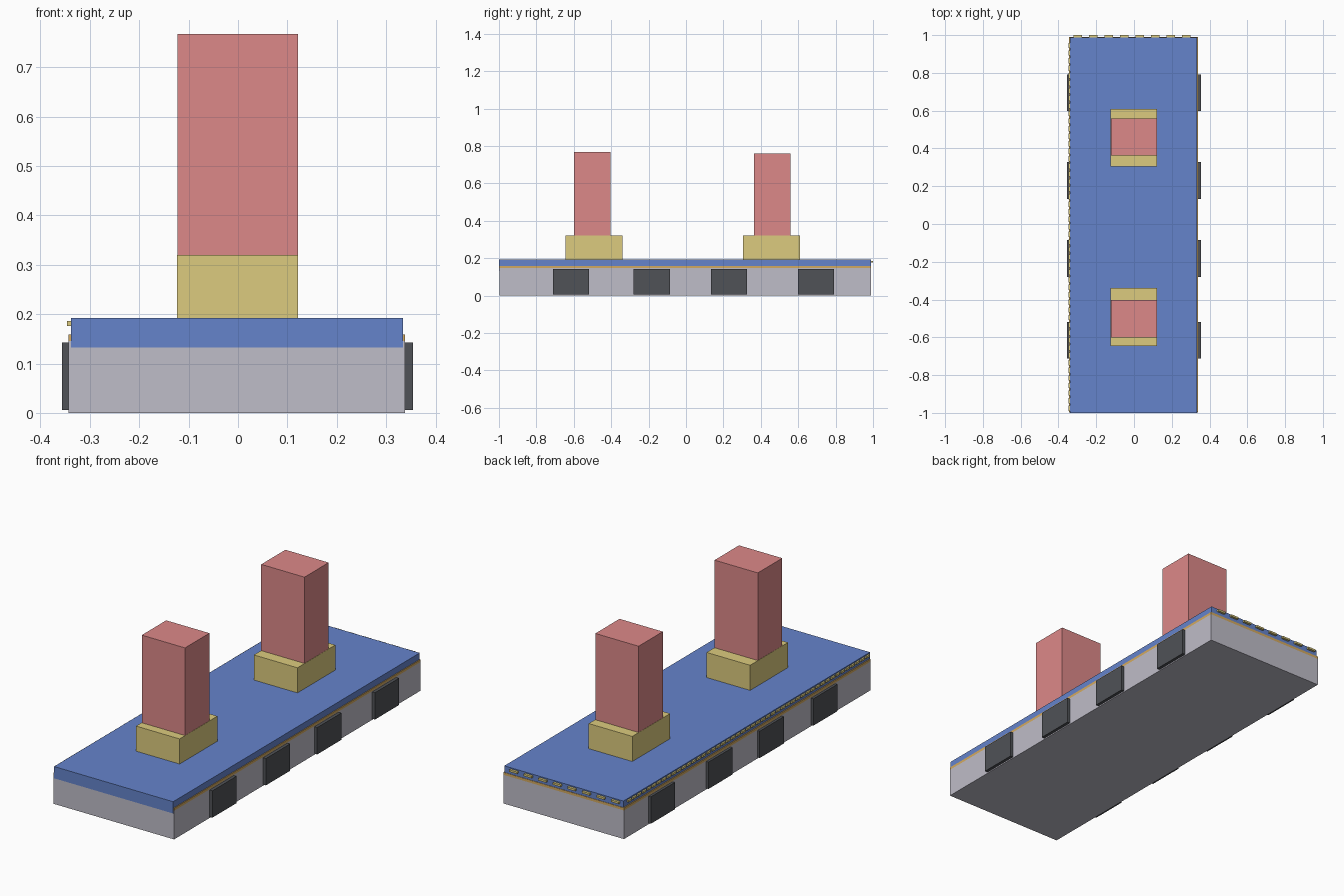
import bpy
import bmesh
from mathutils import Vector

if "Cube" in bpy.data.objects:
    bpy.data.objects.remove(bpy.data.objects["Cube"])


def material(name, rgb):
    m = bpy.data.materials.new(name)
    m.diffuse_color = (*rgb, 1)
    m.use_nodes = True
    m.node_tree.nodes["Principled BSDF"].inputs["Base Color"].default_value = m.diffuse_color
    return m


BLUE = material("blue", (0.13, 0.23, 0.60))
GREY = material("light_grey", (0.52, 0.51, 0.58))
RED = material("red", (0.72, 0.25, 0.25))
YELLOW = material("yellow", (0.72, 0.60, 0.21))
ORANGE = material("orange", (0.65, 0.40, 0.12))
DARK = material("dark_grey", (0.08, 0.085, 0.095))


def boxes(name, ranges, mat):
    """One object made of boxes, each given as x, y and z ranges."""
    bm = bmesh.new()
    for r in ranges:
        lo = Vector([a[0] for a in r])
        hi = Vector([a[1] for a in r])
        new = bmesh.ops.create_cube(bm, size=1)["verts"]
        for v in new:
            v.co = (lo + hi) / 2 + v.co * (hi - lo)
    me = bpy.data.meshes.new(name)
    bm.to_mesh(me)
    bm.free()
    me.materials.append(mat)
    ob = bpy.data.objects.new(name, me)
    bpy.context.collection.objects.link(ob)
    return ob


# Hull, thin trim layer and deck
boxes("base", [((-0.343, 0.338), (-0.998, 0.99), (0, 0.146))], GREY)
boxes("trim_band", [((-0.343, 0.338), (-0.996, 0.99), (0.146, 0.159))], ORANGE)
boxes("deck", [((-0.338, 0.334), (-1.0, 0.988), (0.132, 0.192))], BLUE)

# Dark panels along both sides
for i, y in enumerate((-0.615, -0.183, 0.23, 0.695)):
    for side, xr in (("left", (-0.356, -0.34)), ("right", (0.336, 0.354))):
        boxes(f"side_panel_{side}_{i + 1}",
              [(xr, (y - 0.097, y + 0.097), (0.006, 0.143))], DARK)

# Two towers on plinths
for name, plinth, tower, top in (
        ("front", (-0.645, -0.34), (-0.60, -0.403), 0.767),
        ("rear", (0.305, 0.61), (0.363, 0.558), 0.76)):
    boxes(f"{name}_plinth", [((-0.124, 0.122), plinth, (0.19, 0.32))], YELLOW)
    boxes(f"{name}_tower", [((-0.123, 0.121), tower, (0.318, top))], RED)

# Small dashes on the left and back deck edges
Z = (0.176, 0.186)
boxes("left_edge_dashes",
      [((-0.346, -0.337), (y - 0.014, y + 0.014), Z)
       for y in (-0.975 + 0.04 * i for i in range(49))], YELLOW)
boxes("back_edge_dashes",
      [((x - 0.022, x + 0.022), (0.987, 1.0), Z)
       for x in (-0.298 + 0.082 * i for i in range(8))], YELLOW)
